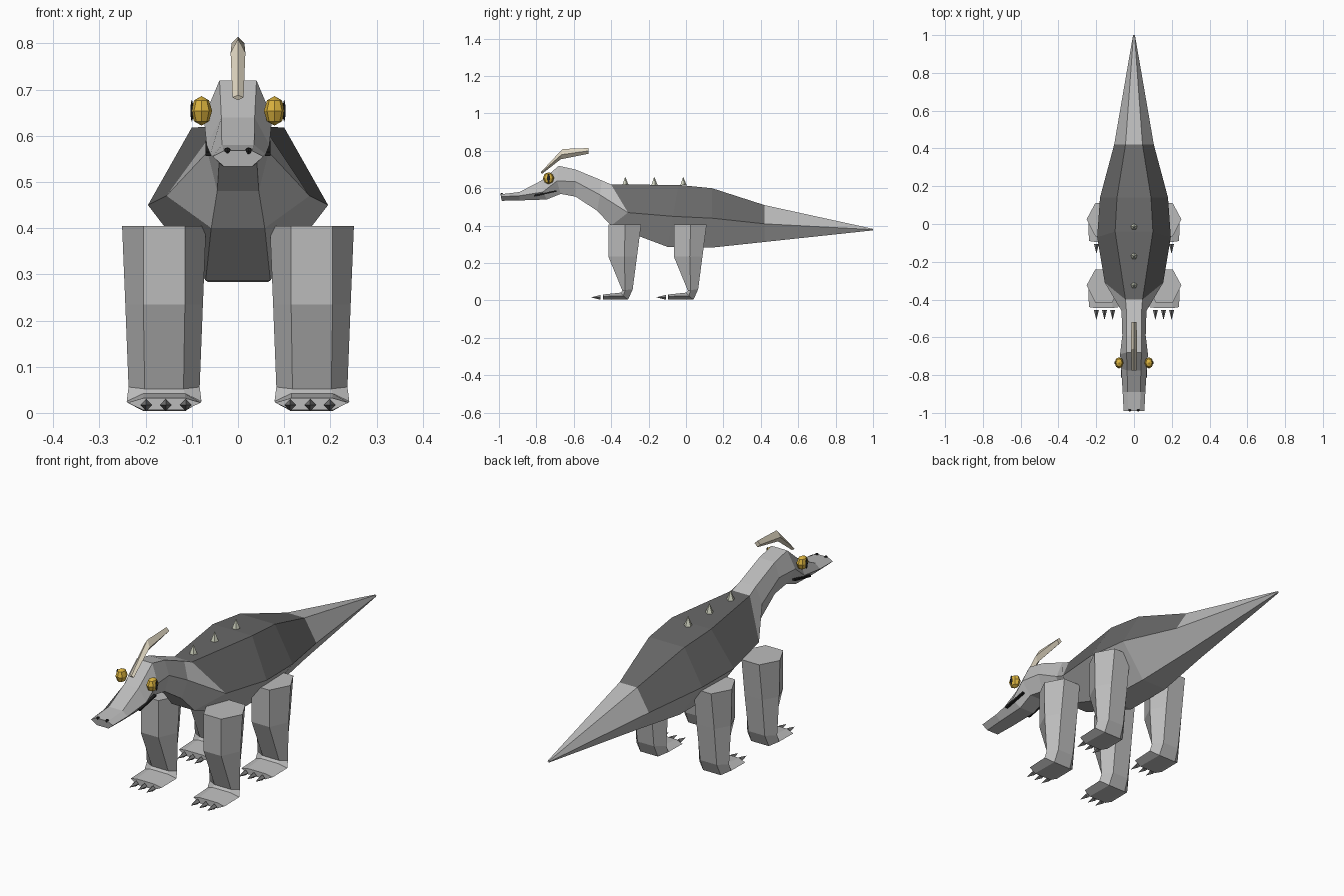
import bpy, bmesh
from math import radians
from mathutils import Matrix, Euler

if "Cube" in bpy.data.objects:
    bpy.data.objects.remove(bpy.data.objects["Cube"])


def material(name, r, g, b):
    m = bpy.data.materials.new(name)
    m.diffuse_color = (r, g, b, 1)
    m.use_nodes = True
    m.node_tree.nodes["Principled BSDF"].inputs["Base Color"].default_value = m.diffuse_color
    return m


GREY = material("grey hide", 0.5, 0.5, 0.5)
DARK = material("dark back", 0.14, 0.14, 0.14)
GOLD = material("gold", 0.72, 0.46, 0.05)
BLACK = material("black", 0.015, 0.015, 0.015)
BONE = material("bone", 0.75, 0.68, 0.54)
SPINE = material("spine", 0.62, 0.64, 0.52)
CLAW = material("claw", 0.2, 0.2, 0.2)


def finish(bm, name, *mats):
    bmesh.ops.remove_doubles(bm, verts=bm.verts, dist=0.0005)
    bmesh.ops.recalc_face_normals(bm, faces=bm.faces)
    me = bpy.data.meshes.new(name)
    bm.to_mesh(me)
    bm.free()
    ob = bpy.data.objects.new(name, me)
    bpy.context.collection.objects.link(ob)
    for mat in mats:
        me.materials.append(mat)
    return ob


def hex_loft(name, sections, x=0, y=0, mat=GREY, dark=()):
    """Each section: (y, z, half width) for the top, middle and bottom of a hexagon.
    Spans listed in dark get a dark upper half."""
    bm = bmesh.new()
    rings = []
    for top, mid, bot in sections:
        pts = [(-top[2], top), (top[2], top), (mid[2], mid),
               (bot[2], bot), (-bot[2], bot), (-mid[2], mid)]
        rings.append([bm.verts.new((x + w, y + p[0], p[1])) for w, p in pts])
    for n, (a, b) in enumerate(zip(rings, rings[1:])):
        for i in range(6):
            j = (i + 1) % 6
            f = bm.faces.new((a[i], a[j], b[j], b[i]))
            f.material_index = int(n in dark and i in (0, 1, 5))
    bm.faces.new(rings[0])
    bm.faces.new(rings[-1])
    return finish(bm, name, mat, DARK)


def cone(name, loc, r, length, sides, rot=(0, 0, 0), mat=None):
    bm = bmesh.new()
    m = Matrix.Translation(loc) @ Euler(rot).to_matrix().to_4x4()
    bmesh.ops.create_cone(bm, cap_ends=True, segments=sides, radius1=r, radius2=0,
                          depth=length, matrix=m)
    return finish(bm, name, mat)


def ball(name, loc, size, mat, u=8, v=4):
    bm = bmesh.new()
    m = Matrix.Translation(loc) @ Matrix.Diagonal((*size, 1))
    bmesh.ops.create_uvsphere(bm, u_segments=u, v_segments=v, radius=1, matrix=m)
    return finish(bm, name, mat)


# Head, neck and torso
rump = ((.14, .60, .09), (.14, .44, .18), (.14, .283, .065))
hex_loft("body", [
    ((-.99, .568, .03), (-.99, .555, .055), (-.985, .533, .03)),
    ((-.89, .58, .035), (-.89, .56, .06), (-.89, .535, .035)),
    ((-.775, .64, .036), (-.765, .58, .068), (-.745, .54, .038)),
    ((-.68, .72, .04), (-.69, .64, .074), (-.67, .57, .042)),
    ((-.59, .70, .04), (-.59, .635, .062), (-.59, .555, .04)),
    ((-.45, .642, .041), (-.46, .565, .066), (-.475, .48, .045)),
    ((-.40, .62, .045), (-.31, .47, .155), (-.40, .40, .058)),
    ((-.04, .618, .10), (-.07, .45, .195), (-.10, .287, .07)),
    rump], dark=(6, 7))

# Tail
hex_loft("tail", [
    rump,
    ((.42, .51, .045), (.42, .41, .105), (.42, .313, .04)),
    ((1, .383, .003), (1, .379, .005), (1, .375, .003))], dark=(0,))

# Horn
hex_loft("horn", [
    ((-.775, .688, 0), (-.775, .683, .012), (-.77, .677, 0)),
    ((-.66, .81, 0), (-.665, .78, .016), (-.67, .755, 0)),
    ((-.52, .815, 0), (-.52, .80, .014), (-.52, .785, 0))], mat=BONE)

# Back spines
for i in range(3):
    cone(f"back_spine_{i}", (0, -.325 + .155 * i, .64), .018, .044, 5, mat=SPINE)

# Legs with feet, sections running from the hip down and forward to the toes
leg = [
    ((-.415, .405, .045), (-.325, .405, .091), (-.24, .405, .045)),
    ((-.415, .235, .045), (-.33, .235, .084), (-.262, .235, .045)),
    ((-.34, .052, .042), (-.325, .056, .077), (-.285, .06, .042)),
    ((-.35, .042, .045), (-.335, .025, .081), (-.31, .004, .045)),
    ((-.445, .032, .045), (-.44, .022, .079), (-.445, .006, .045))]
for side, s in (("left", 1), ("right", -1)):
    for end, dy in (("front", 0), ("rear", .35)):
        hex_loft(f"{end}_{side}_leg", leg, s * .16, dy)
        for k in (-1, 0, 1):
            cone(f"{end}_{side}_claw_{k + 1}", (s * .156 + k * .043, dy - .482, .017),
                 .013, .052, 4, (radians(90), 0, 0), CLAW)

# Face
for side, s in (("left", 1), ("right", -1)):
    ball(f"{side}_eye", (s * .079, -.735, .654), (.023, .03, .032), GOLD)
    ball(f"{side}_pupil", (s * .1, -.735, .654), (.003, .008, .024), BLACK)
    ball(f"{side}_nostril", (s * .023, -.985, .567), (.008, .008, .008), BLACK)
    bm = bmesh.new()
    bmesh.ops.create_cube(bm, size=1, matrix=Matrix.Translation((s * .064, -.752, .573))
                          @ Matrix.Rotation(radians(12), 4, 'X')
                          @ Matrix.Diagonal((.012, .12, .008, 1)))
    finish(bm, f"{side}_mouth_line", BLACK)
